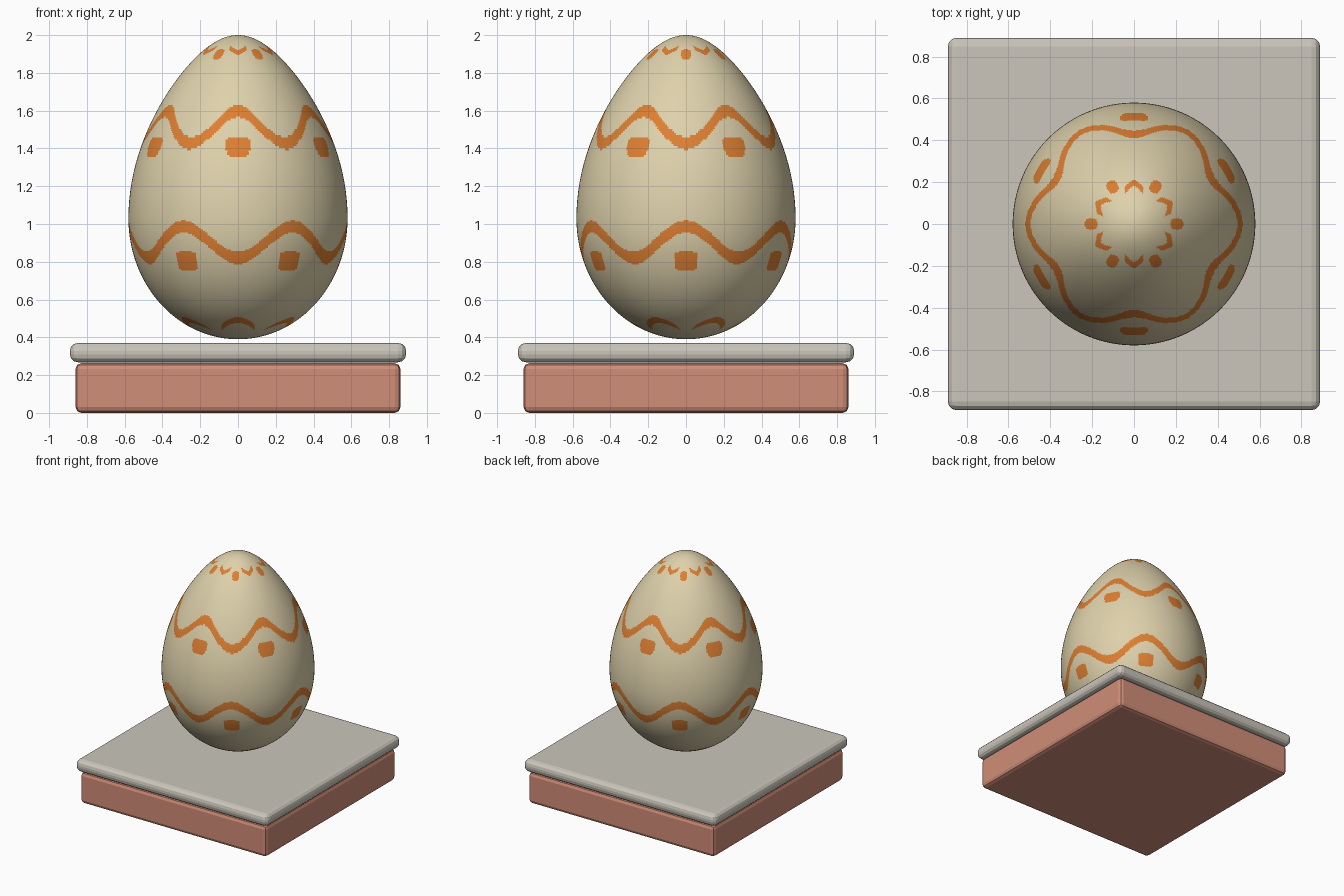
import bpy, bmesh, math

if "Cube" in bpy.data.objects:
    bpy.data.objects.remove(bpy.data.objects["Cube"])


def material(name, srgb):
    m = bpy.data.materials.new(name)
    lin = [(c / 255 / 12.92) if c < 11 else ((c / 255 + 0.055) / 1.055) ** 2.4 for c in srgb]
    m.diffuse_color = (*lin, 1)
    m.use_nodes = True
    m.node_tree.nodes["Principled BSDF"].inputs["Base Color"].default_value = m.diffuse_color
    return m


CREAM = material("cream shell", (222, 209, 171))
ORANGE = material("orange paint", (222, 127, 50))
STONE = material("pale stone", (203, 198, 187))
BRICK = material("pink brick", (209, 142, 120))


def rounded_block(name, half, z0, z1, bevel, segments, mat):
    bm = bmesh.new()
    bmesh.ops.create_cube(bm, size=1)
    for v in bm.verts:
        v.co = (v.co.x * 2 * half, v.co.y * 2 * half, z0 + (v.co.z + 0.5) * (z1 - z0))
    bmesh.ops.bevel(bm, geom=bm.edges[:], offset=bevel, segments=segments,
                    profile=0.5, affect='EDGES')
    me = bpy.data.meshes.new(name)
    bm.to_mesh(me)
    bm.free()
    me.materials.append(mat)
    ob = bpy.data.objects.new(name, me)
    bpy.context.collection.objects.link(ob)
    return ob


# Square pedestal with an overhanging slab
rounded_block("pedestal_base", 0.86, 0.0, 0.263, 0.03, 2, BRICK)
rounded_block("pedestal_slab", 0.89, 0.268, 0.37, 0.042, 3, STONE)

# Egg outline: round lower half, slimmer tapered upper half
MID, LOW, HIGH, RADIUS = 1.03, 0.64, 0.97, 0.58


def egg_point(a):
    t = math.sin(a)
    z = MID + t * (HIGH if t > 0 else LOW)
    taper = 1 - 0.25 * t * t if t > 0 else 1
    return RADIUS * math.cos(a) * taper, z


def sector(phi, offset):
    """Signed angle to the nearest of six spokes, starting at offset."""
    step = math.pi / 3
    return (phi - offset + step / 2) % step - step / 2


def patch(u, v, half_u, half_v):
    return (u / half_u) ** 4 + (v / half_v) ** 4 < 1


def painted(phi, r, z):
    on_spoke = sector(phi, 0) * r
    between = sector(phi, math.pi / 6) * r
    wave = math.cos(6 * phi)
    # two wavy bands
    if abs(z - (1.513 + 0.085 * wave)) < 0.033 or abs(z - (0.903 - 0.083 * wave)) < 0.033:
        return True
    # square dabs below each wave crest
    if patch(on_spoke, z - 1.41, 0.063, 0.053) or patch(between, z - 0.803, 0.064, 0.05):
        return True
    # chevrons and dots round the tip
    if abs(on_spoke) < 0.045 and abs(z - (1.905 + 0.6 * abs(on_spoke))) < 0.013:
        return True
    if patch(between, z - 1.898, 0.026, 0.026):
        return True
    # arches round the bottom
    return abs(on_spoke) < 0.09 and abs(z - (0.492 - 5.0 * on_spoke ** 2)) < 0.015


# Egg shell as a fine lathe grid, painted face by face
COLS, ROWS = 288, 240
bm = bmesh.new()
bottom = bm.verts.new((0, 0, MID - LOW))
top = bm.verts.new((0, 0, MID + HIGH))
rings = []
for i in range(1, ROWS):
    r, z = egg_point(-math.pi / 2 + math.pi * i / ROWS)
    rings.append([bm.verts.new((r * math.sin(2 * math.pi * j / COLS),
                                -r * math.cos(2 * math.pi * j / COLS), z))
                  for j in range(COLS)])
for j in range(COLS):
    k = (j + 1) % COLS
    bm.faces.new((bottom, rings[0][k], rings[0][j]))
    bm.faces.new((top, rings[-1][j], rings[-1][k]))
    for a, b in zip(rings, rings[1:]):
        bm.faces.new((a[j], a[k], b[k], b[j]))
for f in bm.faces:
    c = f.calc_center_median()
    f.smooth = True
    f.material_index = int(painted(math.atan2(c.x, -c.y), math.hypot(c.x, c.y), c.z))
bmesh.ops.recalc_face_normals(bm, faces=bm.faces[:])
mesh = bpy.data.meshes.new("egg")
bm.to_mesh(mesh)
bm.free()
mesh.materials.append(CREAM)
mesh.materials.append(ORANGE)
bpy.context.collection.objects.link(bpy.data.objects.new("egg", mesh))
